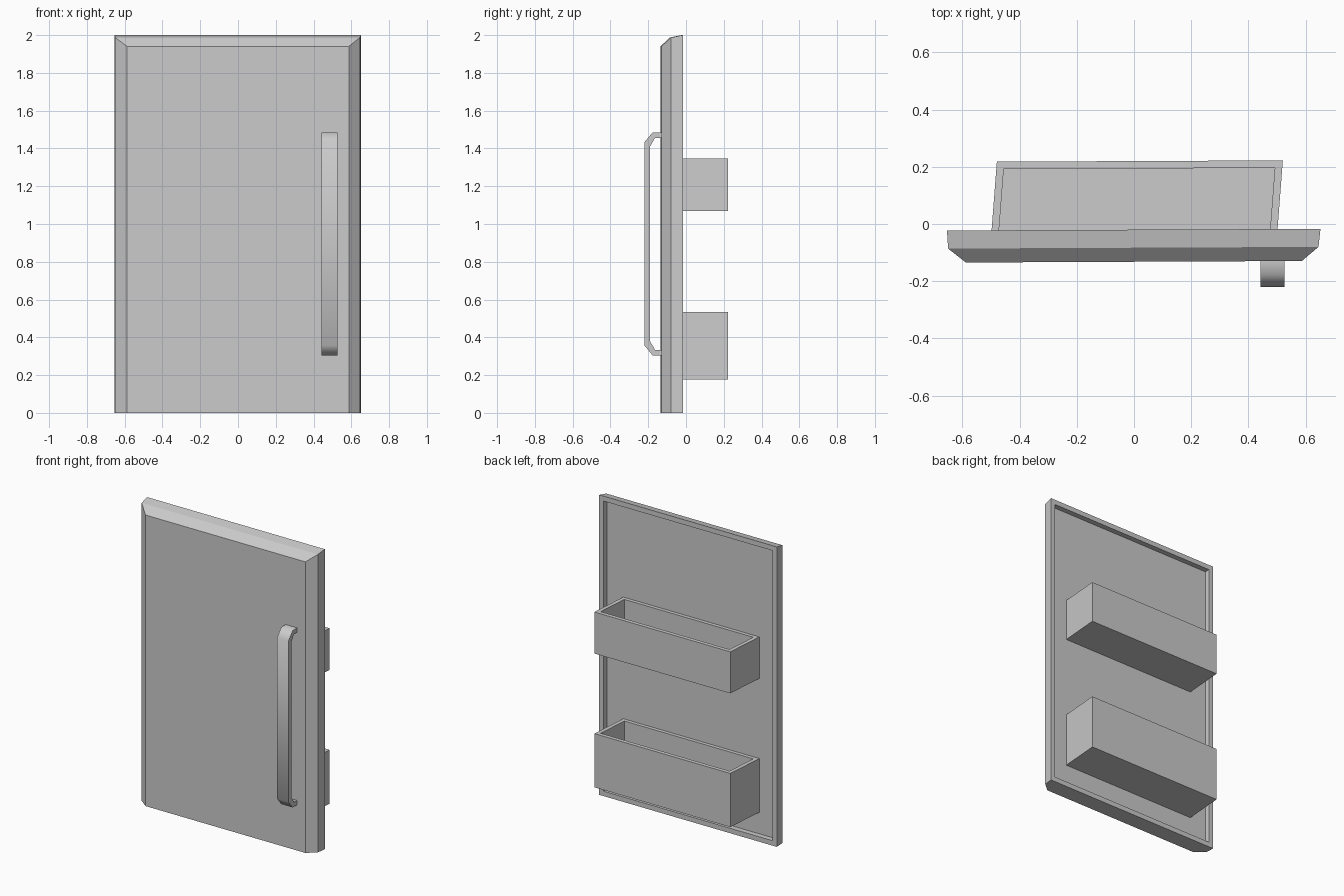
import bpy
import bmesh

if "Cube" in bpy.data.objects:
    bpy.data.objects.remove(bpy.data.objects["Cube"])


def finish(name, bm):
    bmesh.ops.recalc_face_normals(bm, faces=bm.faces[:])
    mesh = bpy.data.meshes.new(name)
    bm.to_mesh(mesh)
    bm.free()
    obj = bpy.data.objects.new(name, mesh)
    bpy.context.collection.objects.link(obj)
    return obj


def loft(name, rings):
    """Skin a series of equal-length rings and cap both ends."""
    bm = bmesh.new()
    loops = [[bm.verts.new(p) for p in ring] for ring in rings]
    n = len(rings[0])
    for a, b in zip(loops, loops[1:]):
        for i in range(n):
            j = (i + 1) % n
            bm.faces.new((a[i], a[j], b[j], b[i]))
    bm.faces.new(loops[0])
    bm.faces.new(loops[-1])
    return finish(name, bm)


def tilt(x, y):
    # the whole door is turned very slightly about z
    return y + 0.0045 * x


def door_ring(y, x0, x1, z0, z1):
    return [(x, tilt(x, y), z) for x, z in ((x0, z0), (x1, z0), (x1, z1), (x0, z1))]


# Door slab: bevelled front, slightly tapered sides, recessed back
loft("door_panel", [
    door_ring(-0.132, -0.588, 0.587, 0.0, 1.941),
    door_ring(-0.083, -0.650, 0.645, 0.0, 1.987),
    door_ring(-0.020, -0.654, 0.652, 0.0, 2.0),
    door_ring(-0.020, -0.621, 0.619, 0.033, 1.967),
    door_ring(-0.055, -0.621, 0.619, 0.033, 1.967),
])


# Open-topped storage bins on the back, leaning slightly sideways in plan
def bin_ring(inset, z):
    ring = []
    for sx, y in ((-1, -0.057 + inset), (1, -0.057 + inset),
                  (1, 0.220 - inset), (-1, 0.220 - inset)):
        x = 0.002 + sx * (0.5 - inset) + 0.077 * (y + 0.02)
        ring.append((x, tilt(x, y), z))
    return ring


def storage_bin(name, z0, z1, wall=0.026):
    loft(name, [bin_ring(0, z0), bin_ring(0, z1),
                bin_ring(wall, z1), bin_ring(wall, z0 + wall)])


storage_bin("upper_bin", 1.069, 1.346)
storage_bin("lower_bin", 0.177, 0.535)

# Handle: bracket-shaped strip with chamfered ends, upper half mirrored
MID, HALF = 0.895, 0.59
outer = [(-0.128, HALF), (-0.177, HALF), (-0.220, 0.538)]
inner = [(-0.190, 0.516), (-0.164, 0.561), (-0.128, 0.561)]


def mirrored(points):
    return [(y, -z) for y, z in reversed(points)]


profile = outer + mirrored(outer) + mirrored(inner) + inner
# quads along the strip between matching outer and inner points
bm = bmesh.new()
out_pts = outer + mirrored(outer)
in_pts = list(reversed(inner)) + [(y, -z) for y, z in inner]
rows = []
for (yo, zo), (yi, zi) in zip(out_pts, in_pts):
    rows.append([bm.verts.new(p) for p in (
        (0.443, yo, MID + zo), (0.527, yo, MID + zo),
        (0.527, yi, MID + zi), (0.443, yi, MID + zi))])
for a, b in zip(rows, rows[1:]):
    for i in range(4):
        j = (i + 1) % 4
        bm.faces.new((a[i], a[j], b[j], b[i]))
bm.faces.new(rows[0])
bm.faces.new(rows[-1])
handle = finish("door_handle", bm)
handle.select_set(True)
bpy.context.view_layer.objects.active = handle
bpy.ops.object.shade_smooth_by_angle(angle=1.05)
